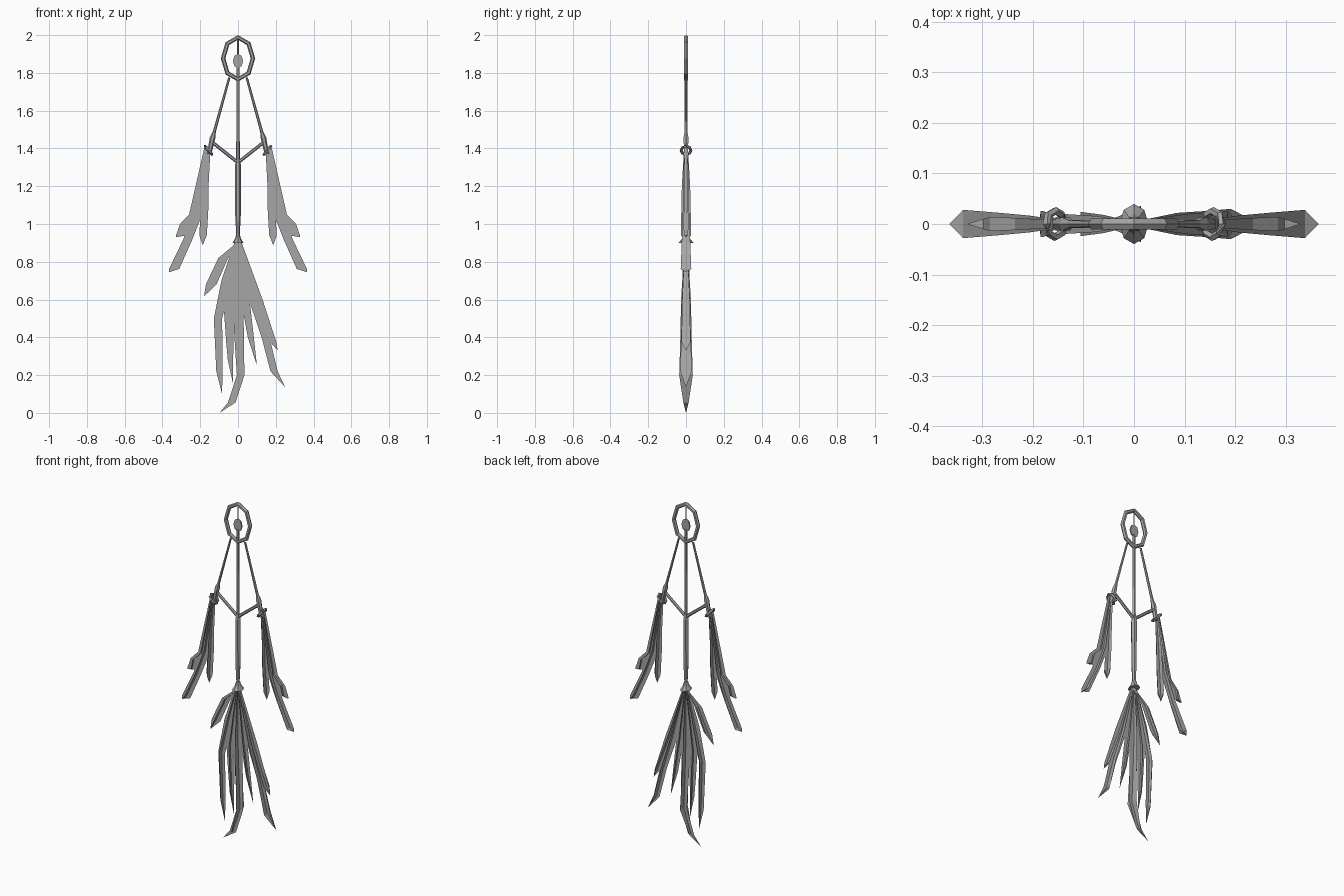
import bpy
import bmesh
from math import sin, cos, pi
from mathutils import Vector

cube = bpy.data.objects.get("Cube")
if cube:
    bpy.data.objects.remove(cube, do_unlink=True)

# One plain grey for the whole ornament
grey = bpy.data.materials.new("plain_grey")
grey.use_nodes = True
grey.diffuse_color = (0.38, 0.38, 0.38, 1)
grey.node_tree.nodes["Principled BSDF"].inputs["Base Color"].default_value = grey.diffuse_color


def finish(name, bm):
    mesh = bpy.data.meshes.new(name)
    bm.to_mesh(mesh)
    bm.free()
    mesh.materials.append(grey)
    obj = bpy.data.objects.new(name, mesh)
    bpy.context.collection.objects.link(obj)
    return obj


def tube(name, path, radii, sides=6, closed=False):
    """Faceted tube through points, each with its own radius."""
    bm = bmesh.new()
    pts = [Vector(p) for p in path]
    count = len(pts)
    rings = []
    for i, p in enumerate(pts):
        if closed:
            along = pts[(i + 1) % count] - pts[i - 1]
        else:
            along = pts[min(i + 1, count - 1)] - pts[max(i - 1, 0)]
        along.normalize()
        helper = Vector((0, 1, 0)) if abs(along.y) < 0.9 else Vector((0, 0, 1))
        u = along.cross(helper).normalized()
        v = along.cross(u)
        ring = []
        for k in range(sides):
            a = 2 * pi * k / sides
            ring.append(bm.verts.new(p + radii[i % len(radii)] * (u * cos(a) + v * sin(a))))
        rings.append(ring)
    for i in range(count if closed else count - 1):
        a, b = rings[i], rings[(i + 1) % count]
        for k in range(sides):
            n = (k + 1) % sides
            bm.faces.new((a[k], a[n], b[n], b[k]))
    if not closed:
        bm.faces.new(rings[0])
        bm.faces.new(rings[-1])
    bmesh.ops.recalc_face_normals(bm, faces=bm.faces)
    return finish(name, bm)


def feather(name, stations, side=1):
    """Two crossed blades; stations hold centre x, height, half width, half depth."""
    bm = bmesh.new()
    for across in (True, False):
        rows = []
        for x, z, w, d in stations:
            off = Vector((w, 0, 0)) if across else Vector((0, d, 0))
            c = Vector((x * side, 0, z))
            if off.length:
                rows.append([bm.verts.new(c - off), bm.verts.new(c + off)])
            else:
                rows.append([bm.verts.new(c)])
        for a, b in zip(rows, rows[1:]):
            bm.faces.new(a + b[::-1])
    return finish(name, bm)


def loop(centre, u, v, sides):
    steps = [2 * pi * k / sides for k in range(sides)]
    return [Vector(centre) + Vector(u) * cos(a) + Vector(v) * sin(a) for a in steps]


# Top hoop and the small bead plate hanging inside it
tube("top_hoop", loop((0, 0, 1.877), (0, 0, 0.111), (0.079, 0, 0), 8), [0.012], 6, True)
tube("hoop_thread", [(0, 0, 1.98), (0, 0, 1.89)], [0.004, 0.004], 4)
bm = bmesh.new()
bmesh.ops.create_cone(bm, cap_ends=True, segments=8, radius1=1, radius2=1, depth=1)
for vert in bm.verts:
    x, y, z = vert.co
    vert.co = (x * 0.027, z * 0.008, 1.863 + y * 0.038)
bmesh.ops.recalc_face_normals(bm, faces=bm.faces)
finish("hoop_bead", bm)

# Central cord, thicker below the arms, with a flared cap at the end
tube("central_cord",
     [(0, 0, 1.84), (0, 0, 1.6), (0, 0, 1.34), (0, 0, 1.31), (0, 0, 1.05), (0, 0, 0.93)],
     [0.008, 0.008, 0.01, 0.016, 0.015, 0.009])
cap = tube("cord_cap", [(0, 0, 0.945), (0, 0, 0.925), (0, 0, 0.9)], [0.012, 0.018, 0.036], 8)
cap.scale = (0.8, 1.1, 1)

# Side strings, arms, binding loops and feathers, mirrored left and right
side_feathers = {
    "inner": [(.155, 1.41, .01, .01), (.172, 1.2, .016, .022), (.177, 1.08, .02, .025),
              (.185, .94, .02, .026), (.187, .887, 0, 0)],
    "middle": [(.165, 1.41, .012, .008), (.235, 1.05, .024, .012), (.285, 1.0, .022, .014),
               (.298, .94, .03, .01), (.33, .93, 0, 0)],
    "long": [(.16, 1.41, .012, .01), (.21, 1.07, .028, .017), (.265, .92, .024, .022),
             (.338, .762, .027, .028), (.365, .745, 0, 0)],
}
for label, s in (("left", 1), ("right", -1)):
    tube(label + "_string",
         [(s * .046, 0, 1.775), (s * .125, 0, 1.49), (s * .135, 0, 1.455), (s * .153, 0, 1.37)],
         [0.006, 0.008, 0.015, 0.011])
    tube(label + "_arm", [(0, 0, 1.325), (s * .135, 0, 1.432)], [0.009, 0.009])
    tube(label + "_binding", loop((s * .156, 0, 1.39), (s * .018, 0, .022), (0, .026, 0), 8),
         [0.008], 5, True)
    for kind, stations in side_feathers.items():
        feather(label + "_" + kind + "_feather", stations, s)

# Tail feathers fanning out below the cap
tail_feathers = {
    "short": [(-.01, .89, .01, .006), (-.078, .82, .026, .016), (-.142, .68, .028, .02),
              (-.18, .617, 0, 0)],
    "outer_right": [(-.01, .9, .01, .006), (-.06, .7, .028, .018), (-.106, .5, .022, .024),
                    (-.098, .22, .017, .02), (-.085, .1, 0, 0)],
    "inner_right": [(-.005, .9, .01, .006), (-.05, .55, .025, .012), (-.043, .38, .02, .014),
                    (-.04, .28, .014, .012), (-.027, .157, 0, 0)],
    "centre": [(0, .9, .01, .008), (0, .6, .029, .026), (.006, .4, .025, .03),
               (.014, .2, .02, .036), (-.033, .055, .02, .014), (-.098, 0, 0, 0)],
    "inner_left": [(.005, .9, .01, .006), (.038, .6, .023, .012), (.068, .4, .016, .014),
                   (.1, .25, 0, 0)],
    "outer_left": [(.01, .9, .01, .006), (.104, .6, .026, .02), (.187, .375, .016, .024),
                   (.21, .33, 0, 0)],
    "long_left": [(.008, .9, .01, .006), (.085, .6, .028, .022), (.146, .4, .021, .026),
                  (.191, .22, .019, .03), (.25, .135, 0, 0)],
}
for kind, stations in tail_feathers.items():
    feather(kind + "_tail_feather", stations)
